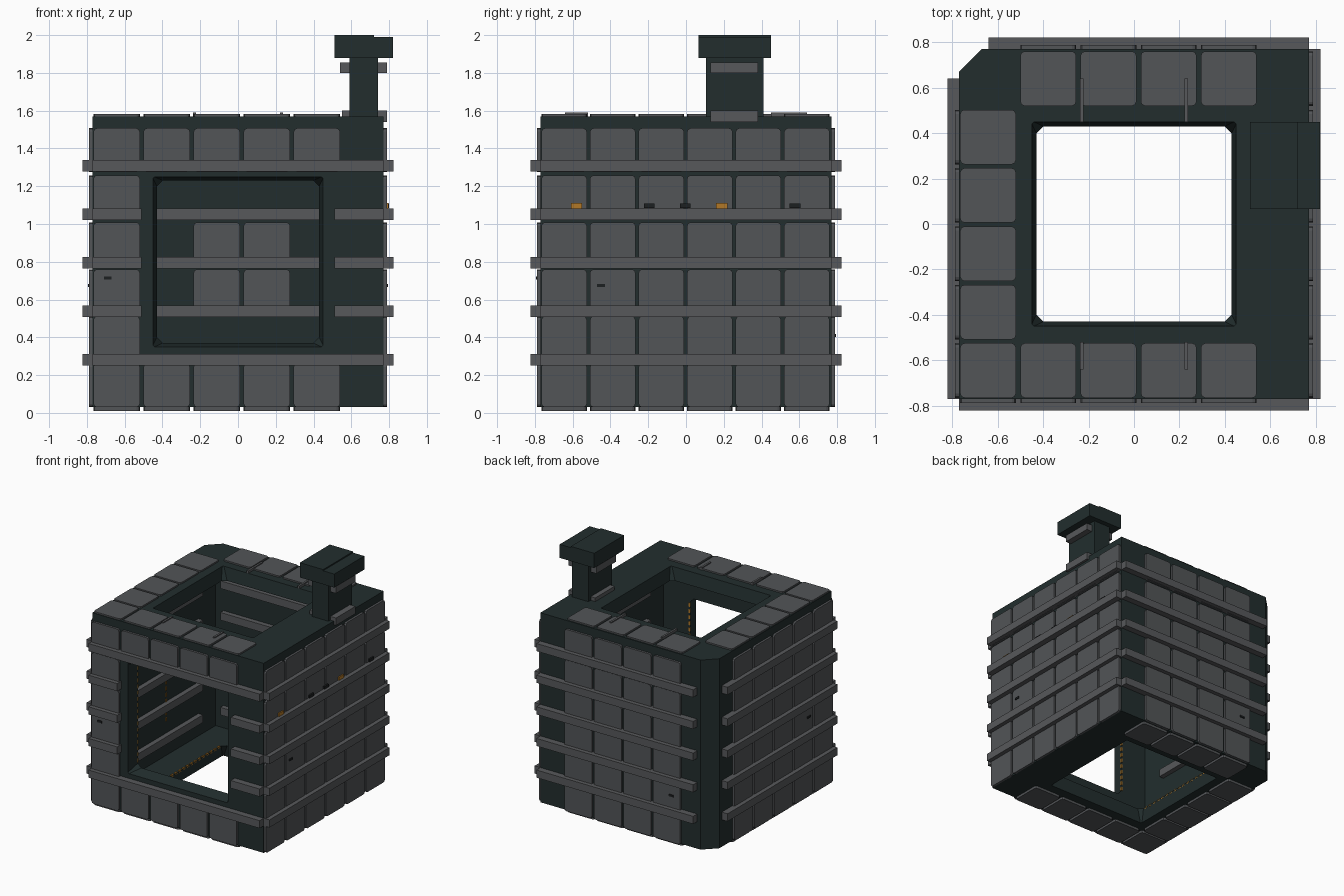
import bpy, bmesh, math
from mathutils import Vector

if "Cube" in bpy.data.objects:
    bpy.data.objects.remove(bpy.data.objects["Cube"])

C = 0.8      # height of the cube centre
H = 0.77     # half width of the cube
T = 0.67     # half width of the inner room


def mat(name, r, g, b):
    m = bpy.data.materials.new(name)
    m.diffuse_color = (r, g, b, 1)
    m.use_nodes = True
    m.node_tree.nodes["Principled BSDF"].inputs["Base Color"].default_value = m.diffuse_color
    return m


DARK = mat("dark_teal_frame", 0.016, 0.027, 0.027)
TILE = mat("grey_tile", 0.085, 0.090, 0.096)
BAND = mat("grey_band", 0.095, 0.099, 0.104)
ORANGE = mat("amber_light", 0.45, 0.19, 0.02)
BLACK = mat("near_black", 0.012, 0.014, 0.015)

# Each side maps (u, v, outward distance) to world space
SIDES = {
    "front": lambda u, v, n: (u, -n, v),
    "back": lambda u, v, n: (u, n, v),
    "right": lambda u, v, n: (n, u, v),
    "left": lambda u, v, n: (-n, u, v),
    "top": lambda u, v, n: (u, v, C + n),
    "bottom": lambda u, v, n: (u, v, C - n),
}


def loft(bm, lower, upper):
    """Closed solid between two matching rings."""
    a = [bm.verts.new(p) for p in lower]
    b = [bm.verts.new(p) for p in upper]
    k = len(a)
    bm.faces.new(a[::-1])
    bm.faces.new(b)
    for i in range(k):
        j = (i + 1) % k
        bm.faces.new((a[i], a[j], b[j], b[i]))


def ring(u0, u1, v0, v1, r=0.0, seg=2):
    """Rectangle outline with rounded (or cut, seg=1) corners."""
    if r <= 0:
        return [(u0, v0), (u1, v0), (u1, v1), (u0, v1)]
    pts = []
    corners = ((u1 - r, v0 + r, -90), (u1 - r, v1 - r, 0),
               (u0 + r, v1 - r, 90), (u0 + r, v0 + r, 180))
    for cu, cv, a0 in corners:
        for i in range(seg + 1):
            a = math.radians(a0 + 90 * i / seg)
            pts.append((cu + r * math.cos(a), cv + r * math.sin(a)))
    return pts


def plate(bm, side, u0, u1, v0, v1, n0, n1, r=0.0):
    f, pts = SIDES[side], ring(u0, u1, v0, v1, r)
    loft(bm, [f(u, v, n0) for u, v in pts], [f(u, v, n1) for u, v in pts])


def make(name, bm, material):
    bmesh.ops.recalc_face_normals(bm, faces=bm.faces[:])
    me = bpy.data.meshes.new(name)
    bm.to_mesh(me)
    bm.free()
    me.materials.append(material)
    ob = bpy.data.objects.new(name, me)
    bpy.context.scene.collection.objects.link(ob)
    return ob


def plates(name, material, items):
    bm = bmesh.new()
    for it in items:
        plate(bm, *it)
    return make(name, bm, material)


# Hollow cube with one cut vertical corner
bm = bmesh.new()
plan = [(-H, -H), (H, -H), (H, H), (-0.67, H), (-H, 0.67)]
loft(bm, [(x, y, C - H) for x, y in plan], [(x, y, C + H) for x, y in plan])
shell = make("cube_frame", bm, DARK)

cutters = []
bm = bmesh.new()
plate(bm, "top", -T, T, -T, T, -T, T)
cutters.append(make("room_cutter", bm, DARK))

# Tapered openings in the front, top and bottom
for side in ("front", "top", "bottom"):
    bm = bmesh.new()
    cv = C if side == "front" else 0.0
    f = SIDES[side]
    rings = []
    for half, cut, n in ((0.426, 0.035, T - 0.02), (0.454, 0.004, H + 0.02)):
        rings.append([f(u, v, n) for u, v in
                      ring(-half, half, cv - half, cv + half, cut, 1)])
    loft(bm, *rings)
    cutters.append(make(side + "_opening_cutter", bm, DARK))

for c in cutters:
    mod = shell.modifiers.new(c.name, "BOOLEAN")
    mod.operation = "DIFFERENCE"
    mod.solver = "EXACT"
    mod.object = c
bpy.context.view_layer.update()
dg = bpy.context.evaluated_depsgraph_get()
result = bpy.data.meshes.new_from_object(shell.evaluated_get(dg))
shell.modifiers.clear()
shell.data = result
for c in cutters:
    bpy.data.objects.remove(c)

# Tile grids
wide = [(-0.765 + 0.265 * i, -0.52 + 0.265 * i) for i in range(5)]     # along x
deep = [(-0.765 + 0.257 * i, -0.525 + 0.257 * i) for i in range(6)]    # along y
rows = [(0.03 + 0.249 * i, 0.262 + 0.249 * i) for i in range(6)]       # along z


def tiles(side, cells, n0=H - 0.005, n1=H + 0.018):
    plates(side + "_tiles" if n0 > T else side + "_inner_tiles", TILE,
           [(side, a[0], a[1], b[0], b[1], n0, n1, 0.018) for a, b in cells])


tiles("right", [(d, r) for d in deep for r in rows])
tiles("left", [(d, r) for d in deep[:5] for r in rows])
tiles("back", [(w, r) for w in wide[1:] for r in rows])
tiles("front", [(w, r) for i, w in enumerate(wide) for j, r in enumerate(rows)
                if i == 0 or j in (0, 5)])
for side in ("top", "bottom"):
    cells = [(wide[0], d) for d in deep[:5]]
    cells += [(w, d) for w in wide[1:] for d in (deep[0], deep[5])]
    tiles(side, cells, H - 0.005, H + (0.012 if side == "top" else 0.02))
tiles("back", [(w, r) for w in wide[2:4] for r in rows[2:4]], T - 0.015, T)

# Horizontal bands, outside and inside
heights = [0.25 + 0.257 * i for i in range(5)]
spans = {"right": (-H, H), "left": (-H, 0.64), "back": (-0.64, H)}
for side, (a, b) in spans.items():
    plates(side + "_bands", BAND,
           [(side, a, b, z, z + 0.062, H - 0.005, 0.822) for z in heights])
    e = 0.6 if side == "back" else 0.45
    plates(side + "_inner_bands", BAND,
           [(side, -e, e, z, z + 0.062, T - 0.04, T + 0.005) for z in heights])
front = []
for i, z in enumerate(heights):
    for a, b in ([(-H, H)] if i in (0, 4) else [(-H, -0.51), (0.51, H)]):
        front.append(("front", a, b, z, z + 0.062, H - 0.005, 0.822))
plates("front_bands", BAND, front)

# Thin seam strips on the roof
plates("roof_strips", BAND,
       [("top", x - 0.008, x + 0.008, a, b, H - 0.005, H + 0.02)
        for x in (-0.23, 0.23) for a, b in ((0.45, 0.64), (-0.64, -0.52))])

# Dashed amber lights around the openings and on the inner left wall
dash = []
for i in range(16):
    s = -0.39 + 0.05 * i
    for x in (-0.437, 0.437):
        dash.append(("front", x - 0.006, x + 0.006, C + s, C + s + 0.03, T - 0.006, T + 0.01))
        dash.append(("bottom", x - 0.006, x + 0.006, s, s + 0.03, T - 0.006, T + 0.01))
    dash.append(("left", 0.024, 0.036, C + s, C + s + 0.03, T - 0.006, T + 0.003))
plates("amber_dashes", ORANGE, dash)
plates("right_amber_lamps", ORANGE,
       [("right", y - 0.03, y + 0.03, 1.075, 1.11, H, 0.797) for y in (-0.58, 0.19)])

# Small dark fittings on the walls
knobs = [("right", y - 0.028, y + 0.028, 1.085, 1.108, H, 0.80) for y in (-0.195, -0.005, 0.577)]
knobs += [(s, u - 0.02, u + 0.02, z - 0.008, z + 0.008, H, 0.795) for s, u, z in
          (("right", -0.45, 0.675), ("front", -0.69, 0.715),
           ("left", -0.45, 0.675), ("back", -0.42, 0.41))]
plates("wall_fittings", BLACK, knobs)


# Chimney: shaft, stepped cap and two grey collars
def boxes(name, material, items):
    plates(name, material, [("top", x0, x1, y0, y1, z0 - C, z1 - C)
                            for x0, x1, y0, y1, z0, z1 in items])


boxes("chimney_shaft", DARK, [(0.59, 0.74, 0.105, 0.41, 1.55, 1.89)])
boxes("chimney_cap", DARK, [(0.51, 0.72, 0.065, 0.45, 1.88, 2.0),
                            (0.72, 0.82, 0.065, 0.45, 1.88, 1.99)])
boxes("chimney_collars", BAND, [(0.54, 0.79, 0.13, 0.38, 1.80, 1.855),
                                (0.55, 0.79, 0.13, 0.38, 1.54, 1.60)])
